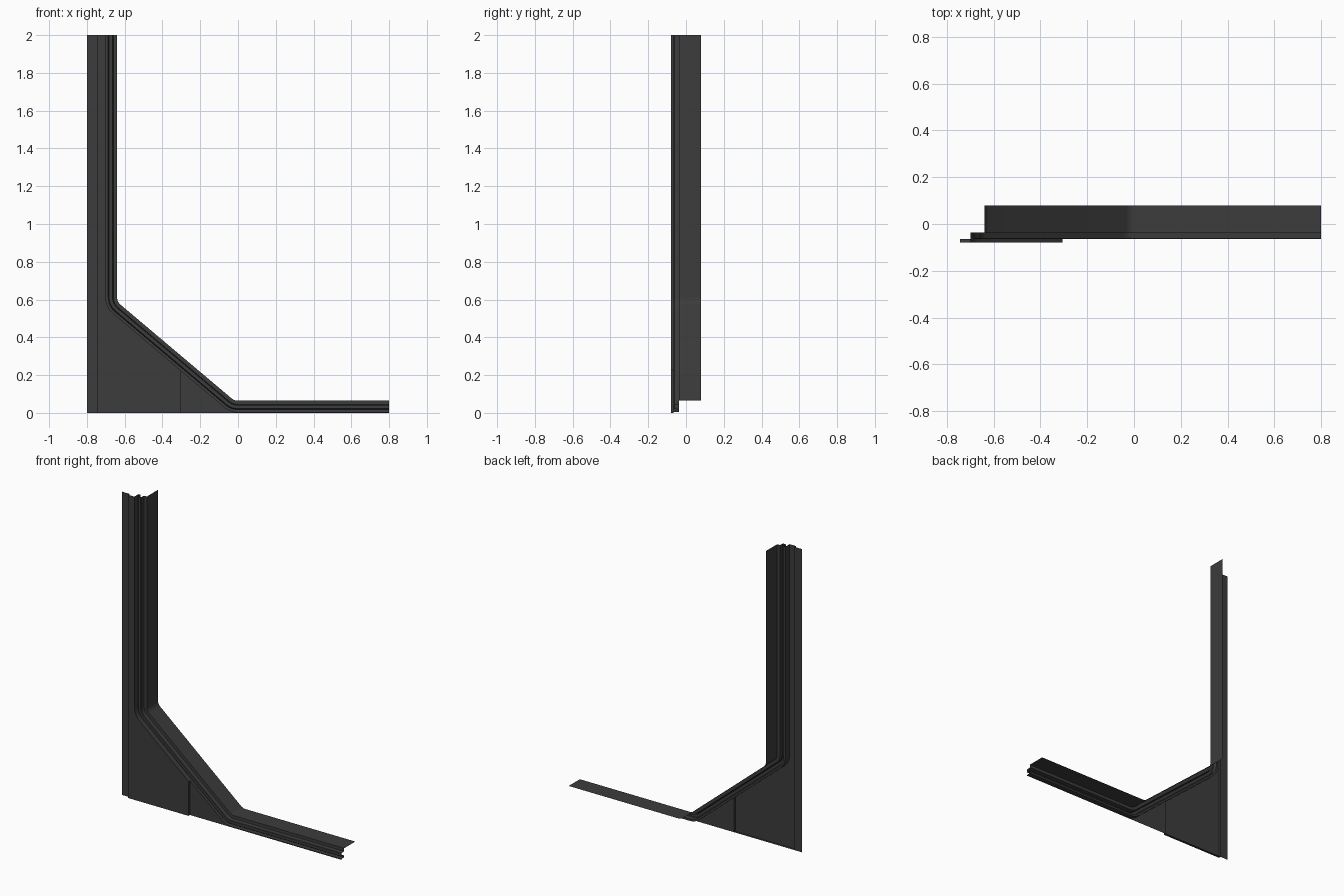
import bpy, bmesh, math
from mathutils import Vector

if "Cube" in bpy.data.objects:
    bpy.data.objects.remove(bpy.data.objects["Cube"])

DARK = bpy.data.materials.new("dark_grey")
DARK.diffuse_color = (0.045, 0.045, 0.045, 1)
DARK.use_nodes = True
DARK.node_tree.nodes["Principled BSDF"].inputs["Base Color"].default_value = DARK.diffuse_color

Y_BACK, Y_GROOVE, Y_FACE, Y_PANEL = 0.08, -0.036, -0.065, -0.08
DEPTH = 0.06                      # width of the moulded band
XL, XS, XP, XR = -0.8, -0.745, -0.305, 0.8


def make(name, verts, faces):
    me = bpy.data.meshes.new(name)
    me.from_pydata(verts, [], faces)
    bm = bmesh.new()
    bm.from_mesh(me)
    bmesh.ops.remove_doubles(bm, verts=bm.verts, dist=1e-5)
    bm.to_mesh(me)
    bm.free()
    ob = bpy.data.objects.new(name, me)
    bpy.context.collection.objects.link(ob)
    me.materials.append(DARK)
    bpy.ops.object.select_all(action='DESELECT')
    ob.select_set(True)
    bpy.context.view_layer.objects.active = ob
    bpy.ops.object.shade_smooth_by_angle(angle=math.radians(30))
    return ob


# Guide path: down, diagonal, then horizontal, with rounded bends
def guide(radius=0.05, steps=8):
    a, b = Vector((-0.64, 0.588)), Vector((-0.02, 0.065))
    t = (b - a).normalized()
    angles = [math.pi, math.atan2(-t.x, t.y), 1.5 * math.pi]
    angles[1] %= 2 * math.pi
    unit = lambda g: Vector((math.cos(g), math.sin(g)))
    path = [(Vector((-0.64, 2)), unit(math.pi))]
    for p, g0, g1 in ((a, angles[0], angles[1]), (b, angles[1], angles[2])):
        n0, n1 = unit(g0), unit(g1)
        c = p - (n0 + n1) * radius / (1 + n0.dot(n1))
        for i in range(steps + 1):
            n = unit(g0 + (g1 - g0) * i / steps)
            path.append((c + n * radius, n))
    path.append((Vector((XR, 0.065)), unit(1.5 * math.pi)))
    return path


path = guide()


def sweep(name, profile):
    k = len(profile)
    verts = [(p.x + n.x * d, y, p.y + n.y * d) for p, n in path for d, y in profile]
    faces = [(i * k + j, i * k + j + 1, (i + 1) * k + j + 1, (i + 1) * k + j)
             for i in range(len(path) - 1) for j in range(k - 1)]
    return make(name, verts, faces)


def plate(name, outline, y, rim_y=None, open_edges=()):
    n = len(outline)
    verts = [(x, y, z) for x, z in outline]
    faces = [tuple(range(n))]
    if rim_y is not None:
        verts += [(x, rim_y, z) for x, z in outline]
        faces += [(i, i + n, (i + 1) % n + n, (i + 1) % n)
                  for i in range(n) if i not in open_edges]
    return make(name, verts, faces)


# Return flange with stepped ridge and groove
sweep("return_flange", [(0, Y_BACK), (0, Y_GROOVE)])
sweep("moulded_band", [(0, Y_GROOVE), (0.02, Y_GROOVE), (0.022, Y_FACE + 0.003),
                       (0.025, Y_FACE), (0.042, Y_FACE), (0.045, Y_FACE + 0.003),
                       (0.047, Y_GROOVE), (DEPTH, Y_GROOVE), (DEPTH, Y_FACE)])

# Lower border of the band, split where the raised panel ends
edge = [p + n * DEPTH for p, n in path]
for i in range(len(edge) - 1):
    if edge[i].x < XP <= edge[i + 1].x:
        split = edge[i].lerp(edge[i + 1], (XP - edge[i].x) / (edge[i + 1].x - edge[i].x))
        upper = [tuple(v) for v in edge[:i + 1]] + [tuple(split)]
        lower = [tuple(split)] + [tuple(v) for v in edge[i + 1:]]

# Side strip, raised corner panel open at the top, and toe plate
plate("side_strip", [(XL, 0), (XS, 0), (XS, 2), (XL, 2)], Y_FACE)
panel = [(XS, 0), (XP, 0)] + upper[::-1] + [(XS, 2)]
plate("corner_panel", panel, Y_PANEL, Y_FACE, (len(panel) - 2,))
plate("toe_plate", [(XP, 0), (XR, 0)] + lower[::-1], Y_FACE)
